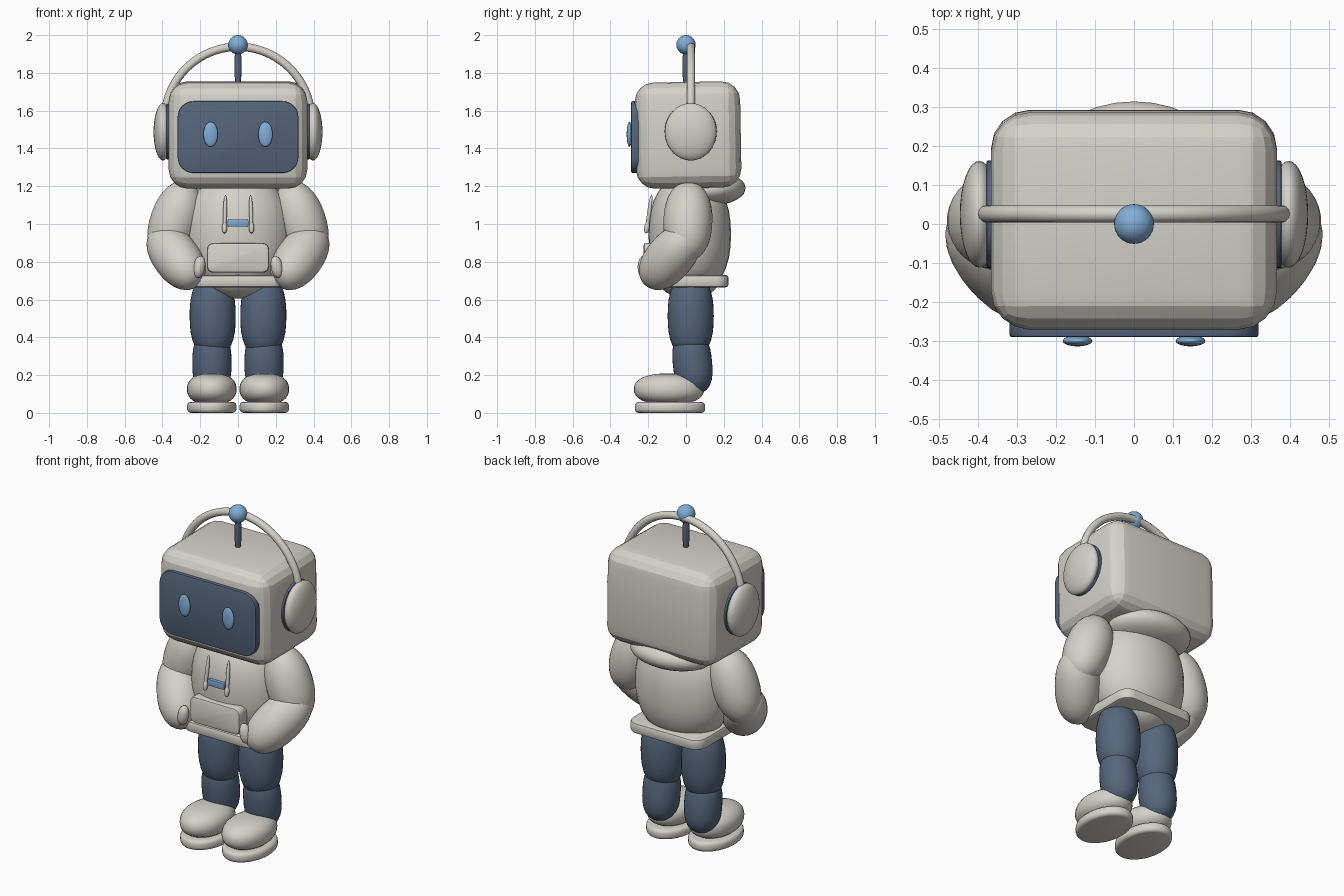
import bpy, bmesh, math
from mathutils import Vector, Matrix

if "Cube" in bpy.data.objects:
    bpy.data.objects.remove(bpy.data.objects["Cube"])


def material(name, rgb):
    m = bpy.data.materials.new(name)
    m.diffuse_color = (*rgb, 1)
    m.use_nodes = True
    m.node_tree.nodes["Principled BSDF"].inputs["Base Color"].default_value = m.diffuse_color
    return m


GREY = material("warm_grey", (0.66, 0.645, 0.59))
NAVY = material("slate_navy", (0.092, 0.132, 0.205))
BLUE = material("sky_blue", (0.22, 0.42, 0.68))


def finish(name, bm, mat, angle=35):
    bmesh.ops.recalc_face_normals(bm, faces=bm.faces[:])
    me = bpy.data.meshes.new(name)
    bm.to_mesh(me)
    bm.free()
    me.materials.append(mat)
    ob = bpy.data.objects.new(name, me)
    bpy.context.collection.objects.link(ob)
    bpy.ops.object.select_all(action='DESELECT')
    bpy.context.view_layer.objects.active = ob
    ob.select_set(True)
    if angle:
        bpy.ops.object.shade_smooth_by_angle(angle=math.radians(angle))
    return ob


def blob(name, center, radii, mat, power=2.0, rot=None, segs=32):
    """Ellipsoid; power above 2 gives a fuller barrel shape along z."""
    bm = bmesh.new()
    bmesh.ops.create_uvsphere(bm, u_segments=segs, v_segments=segs // 2, radius=1)
    for v in bm.verts:
        v.co /= (math.hypot(v.co.x, v.co.y) ** power + abs(v.co.z) ** power) ** (1 / power)
    m = Matrix.Translation(center) @ (rot or Matrix()) @ Matrix.Diagonal((*radii, 1))
    bm.transform(m)
    return finish(name, bm, mat)


def limb(name, a, b, radius, mat, power=2.3, segs=32):
    """Barrel stretched between two points."""
    a, b = Vector(a), Vector(b)
    d = b - a
    rot = d.to_track_quat('Z', 'Y').to_matrix().to_4x4()
    return blob(name, (a + b) / 2, (radius, radius, d.length / 2), mat, power, rot, segs)


def rounded_box(name, lo, hi, mat, r, segs=4, axis=None, edge=0.006, tilt=0, angle=35):
    """Box with all edges rounded, or only those along one axis plus a small rim."""
    lo, hi = Vector(lo), Vector(hi)
    bm = bmesh.new()
    bmesh.ops.create_cube(bm, size=1)
    bm.transform(Matrix.Diagonal((*(hi - lo), 1)))
    if axis is None:
        edges = bm.edges[:]
    else:
        edges = [e for e in bm.edges
                 if abs((e.verts[0].co - e.verts[1].co).normalized()[axis]) > 0.9]
    bmesh.ops.bevel(bm, geom=edges, offset=r, segments=segs, profile=0.5, affect='EDGES')
    if axis is not None:
        rim = [e for e in bm.edges if len(e.link_faces) == 2 and e.calc_face_angle() > 1.2]
        bmesh.ops.bevel(bm, geom=rim, offset=edge, segments=2, profile=0.5, affect='EDGES')
    bm.transform(Matrix.Translation((lo + hi) / 2) @ Matrix.Rotation(math.radians(tilt), 4, 'X'))
    return finish(name, bm, mat, angle)


def disc(name, center, radii, height, mat, axis='Z', edge=0.008):
    """Elliptical disc with a softened rim."""
    bm = bmesh.new()
    bmesh.ops.create_cone(bm, cap_ends=True, segments=40, radius1=1, radius2=1, depth=1)
    bm.transform(Matrix.Diagonal((*radii, height, 1)))
    rim = [e for e in bm.edges if e.calc_face_angle() > 1.2]
    bmesh.ops.bevel(bm, geom=rim, offset=edge, segments=3, profile=0.5, affect='EDGES')
    rot = Matrix.Rotation(math.pi / 2, 4, 'Y') if axis == 'X' else Matrix()
    bm.transform(Matrix.Translation(center) @ rot)
    return finish(name, bm, mat)


# Head, face screen and antenna
rounded_box("head", (-0.367, -0.268, 1.19), (0.367, 0.29, 1.752), GREY, 0.1, 4, tilt=1, angle=15)
rounded_box("face_screen", (-0.32, -0.29, 1.27), (0.32, -0.25, 1.65), NAVY, 0.085, 6, axis=1)
limb("antenna_rod", (0, 0, 1.71), (0, 0, 1.96), 0.019, NAVY, segs=16)
blob("antenna_ball", (0, 0, 1.949), (0.051,) * 3, BLUE)

# Headband arch
bm = bmesh.new()
N, K, R, TUBE = 40, 12, 0.388, 0.022
rings = []
for i in range(N + 1):
    t = math.pi * i / N
    rings.append([])
    for j in range(K):
        a = 2 * math.pi * j / K
        r = R + TUBE * math.cos(a)
        rings[-1].append(bm.verts.new((r * math.cos(t), 0.026 + TUBE * math.sin(a),
                                       1.55 + r * math.sin(t))))
for p, q in zip(rings, rings[1:]):
    for j in range(K):
        bm.faces.new((p[j], p[(j + 1) % K], q[(j + 1) % K], q[j]))
bm.faces.new(rings[0])
bm.faces.new(rings[-1])
finish("headband", bm, GREY)

# Hoodie body, hood, pelvis and hem
blob("torso", (0, 0.02, 0.945), (0.285, 0.218, 0.31), GREY, 2.4)
blob("hood", (0, 0.125, 1.18), (0.25, 0.19, 0.085), GREY, 2.2,
     Matrix.Rotation(math.radians(4), 4, 'X'))
blob("pelvis", (0, 0.015, 0.72), (0.19, 0.17, 0.115), GREY)
rounded_box("hem", (-0.245, -0.2, 0.665), (0.245, 0.225, 0.73), GREY, 0.07, 5, axis=2, edge=0.015)
rounded_box("front_pocket", (-0.165, -0.225, 0.742), (0.165, -0.14, 0.9), GREY, 0.035, 4,
            axis=1, edge=0.014)
rounded_box("chest_label", (-0.055, -0.212, 0.987), (0.055, -0.18, 1.024), BLUE, 0.006, 2,
            axis=1, edge=0.002)

for s, side in ((-1, "left"), (1, "right")):
    # Face and headphone parts
    blob(side + "_eye", (s * 0.145, -0.3, 1.475), (0.038, 0.014, 0.066), BLUE)
    disc(side + "_ear_cushion", (s * 0.366, 0.025, 1.49), (0.148, 0.138), 0.024, NAVY, 'X', 0.004)
    blob(side + "_ear_cup", (s * 0.397, 0.025, 1.488), (0.05, 0.137, 0.152), GREY)
    # Hood strings with thicker tips
    limb(side + "_string", (s * 0.066, -0.182, 1.155), (s * 0.072, -0.208, 0.965), 0.011, GREY, segs=12)
    limb(side + "_string_tip", (s * 0.071, -0.203, 1.01), (s * 0.072, -0.212, 0.95), 0.014, GREY, segs=12)
    # Arms bent towards the pocket
    limb(side + "_upper_arm", (s * 0.265, 0.015, 1.22), (s * 0.405, 0.005, 0.81), 0.13, GREY, 2.2)
    limb(side + "_forearm", (s * 0.43, 0.035, 0.965), (s * 0.225, -0.205, 0.685), 0.125, GREY, 2.3)
    limb(side + "_thumb", (s * 0.195, -0.225, 0.83), (s * 0.215, -0.225, 0.715), 0.031, GREY, 2.2, 16)
    # Legs
    limb(side + "_thigh", (s * 0.135, 0.025, 0.73), (s * 0.133, 0.025, 0.295), 0.122, NAVY, 2.5)
    limb(side + "_shin", (s * 0.138, 0.018, 0.43), (s * 0.138, 0.05, 0.1), 0.104, NAVY, 2.7)
    # Shoes
    blob(side + "_shoe", (s * 0.139, -0.09, 0.126), (0.131, 0.186, 0.083), GREY, 2.4)
    disc(side + "_sole", (s * 0.139, -0.085, 0.029), (0.131, 0.186), 0.058, GREY, 'Z', 0.02)
